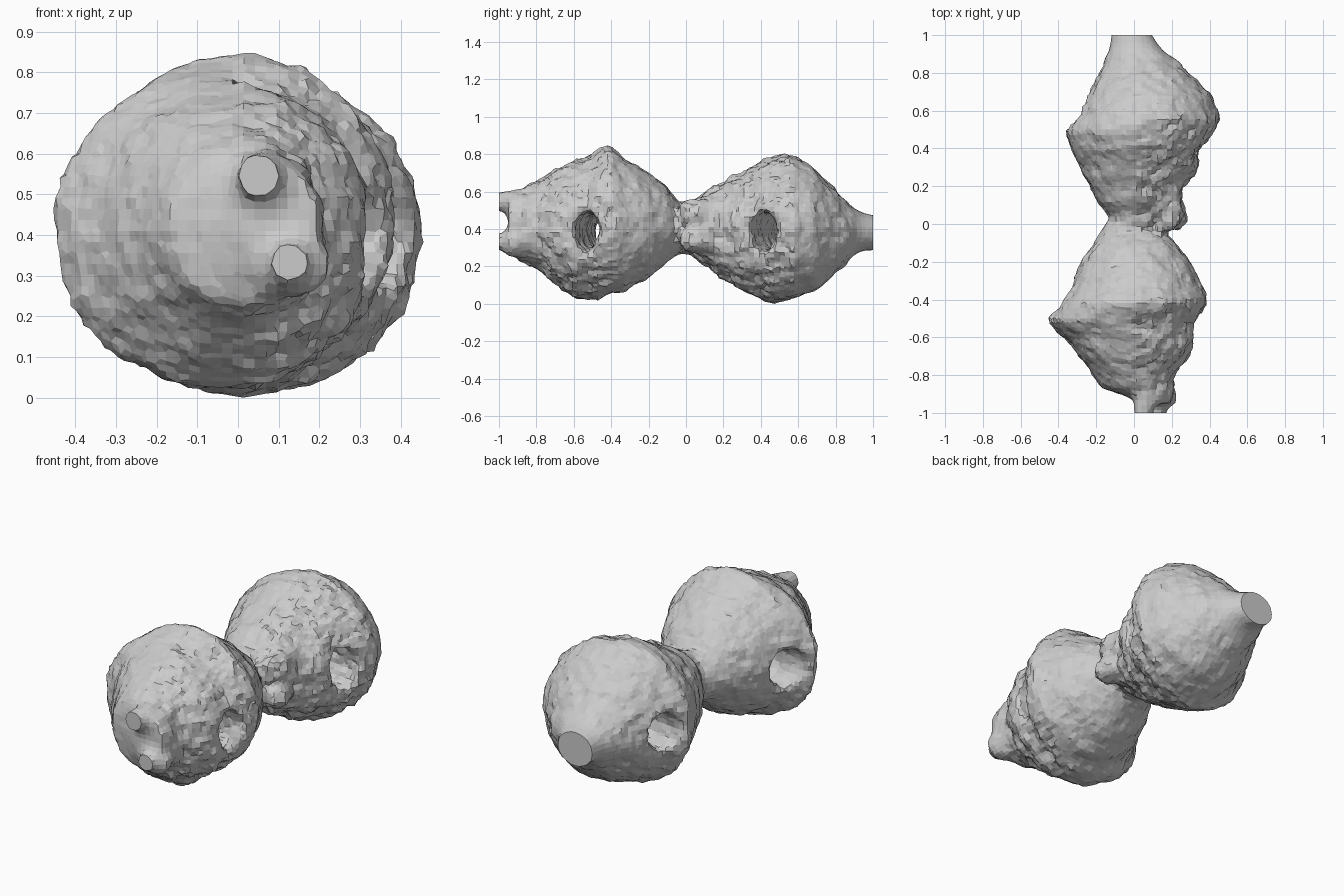
import bpy, bmesh, math
from mathutils import Vector, noise

if "Cube" in bpy.data.objects:
    bpy.data.objects.remove(bpy.data.objects["Cube"])

# Body stations: y, x left, x right, z bottom, z top
STATIONS = [
    (-0.95, 0.03, 0.20, 0.28, 0.58), (-0.90, -0.07, 0.21, 0.24, 0.61),
    (-0.87, -0.17, 0.21, 0.23, 0.63), (-0.78, -0.23, 0.22, 0.19, 0.67),
    (-0.70, -0.29, 0.29, 0.11, 0.73), (-0.60, -0.37, 0.33, 0.04, 0.77),
    (-0.51, -0.47, 0.34, 0.03, 0.80), (-0.42, -0.38, 0.39, 0.05, 0.86),
    (-0.33, -0.33, 0.36, 0.08, 0.79), (-0.20, -0.28, 0.30, 0.15, 0.71),
    (-0.10, -0.21, 0.22, 0.24, 0.63), (-0.03, -0.17, 0.13, 0.28, 0.55),
    (0.04, -0.12, 0.16, 0.26, 0.57), (0.10, -0.18, 0.25, 0.22, 0.61),
    (0.20, -0.24, 0.27, 0.14, 0.66), (0.30, -0.29, 0.34, 0.08, 0.71),
    (0.40, -0.33, 0.37, 0.03, 0.77), (0.48, -0.37, 0.43, 0.01, 0.80),
    (0.57, -0.31, 0.455, 0.04, 0.80), (0.68, -0.25, 0.41, 0.07, 0.74),
    (0.79, -0.18, 0.30, 0.16, 0.63), (0.87, -0.15, 0.22, 0.24, 0.54),
    (0.93, -0.13, 0.14, 0.29, 0.50), (1.06, -0.11, 0.06, 0.30, 0.47),
]


def obj_from_bm(bm, name):
    bmesh.ops.recalc_face_normals(bm, faces=bm.faces)
    mesh = bpy.data.meshes.new(name)
    bm.to_mesh(mesh)
    bm.free()
    ob = bpy.data.objects.new(name, mesh)
    bpy.context.collection.objects.link(ob)
    return ob


def loft(bm, rings):
    for a, b in zip(rings, rings[1:]):
        n = len(a)
        for i in range(n):
            bm.faces.new((a[i], a[(i + 1) % n], b[(i + 1) % n], b[i]))
    bm.faces.new(rings[0])
    bm.faces.new(rings[-1][::-1])


def body_rings(bm, steps=2, sides=56):
    rows = []
    for a, b in zip(STATIONS, STATIONS[1:]):
        rows += [[p + (q - p) * k / steps for p, q in zip(a, b)] for k in range(steps)]
    rows.append(STATIONS[-1])
    rings = []
    for y, xl, xr, zb, zt in rows:
        ring = []
        for i in range(sides):
            t = 2 * math.pi * i / sides
            c, s = math.cos(t), math.sin(t)
            # faint winding ridges
            k = 1 + 0.03 * noise.noise(Vector((c * 2.2, y * 11, s * 2.2)))
            k += 0.015 * math.sin(y * 48 + t)
            ring.append(bm.verts.new(((xl + xr) / 2 + (xr - xl) / 2 * c * k, y,
                                      (zb + zt) / 2 + (zt - zb) / 2 * s * k)))
        rings.append(ring)
    return rings


def tube(name, points, sides=12):
    """Prong through (x, y, z, radius) points, sections square to y."""
    bm = bmesh.new()
    loft(bm, [[bm.verts.new((x + r * math.cos(2 * math.pi * i / sides), y,
                             z + r * math.sin(2 * math.pi * i / sides)))
               for i in range(sides)] for x, y, z, r in points])
    return obj_from_bm(bm, name)


def tunnel(name, sections, sides=14):
    """Crooked hole through a lobe from (x, y, half width, half height) sections."""
    bm = bmesh.new()
    loft(bm, [[bm.verts.new((x, y + w * math.cos(2 * math.pi * i / sides),
                             0.40 + h * math.sin(2 * math.pi * i / sides)))
               for i in range(sides)] for x, y, w, h in sections])
    return obj_from_bm(bm, name)


# Twin lobed body
bm = bmesh.new()
loft(bm, body_rings(bm))
body = obj_from_bm(bm, "twin_lobed_shell")


def add_bool(cutter, op):
    cutter.hide_render = True
    m = body.modifiers.new("bool", 'BOOLEAN')
    m.object, m.operation, m.solver = cutter, op, 'EXACT'


# Lips of each mouth
helpers = [
    tube("upper_lip", [(0.05, -1.06, 0.56, 0.05), (0.05, -0.99, 0.555, 0.052),
                       (0.07, -0.93, 0.545, 0.075), (0.07, -0.8, 0.53, 0.09)]),
    tube("lower_lip", [(0.125, -1.06, 0.34, 0.044), (0.125, -0.99, 0.34, 0.046),
                       (0.15, -0.94, 0.335, 0.08), (0.11, -0.8, 0.35, 0.09)]),
    tube("rear_upper_lip", [(0.19, -0.02, 0.50, 0.05), (0.20, 0.04, 0.49, 0.075),
                            (0.17, 0.14, 0.49, 0.08)]),
    tube("rear_lower_lip", [(0.20, -0.03, 0.35, 0.05), (0.21, 0.03, 0.35, 0.075),
                            (0.18, 0.14, 0.36, 0.08)]),
]
for h in helpers:
    add_bool(h, 'UNION')
# Crooked side openings
cuts = [
    tunnel("front_tunnel", [(0.6, -0.53, 0.08, 0.125), (0.3, -0.53, 0.07, 0.11),
                            (0.0, -0.47, 0.065, 0.10), (-0.3, -0.40, 0.09, 0.11),
                            (-0.6, -0.38, 0.10, 0.13)]),
    tunnel("rear_tunnel", [(0.6, 0.40, 0.08, 0.125), (0.3, 0.42, 0.07, 0.11),
                           (0.0, 0.51, 0.065, 0.10), (-0.25, 0.59, 0.085, 0.11),
                           (-0.6, 0.61, 0.10, 0.13)]),
]
for h in cuts:
    add_bool(h, 'DIFFERENCE')
rm = body.modifiers.new("remesh", 'REMESH')
rm.mode, rm.voxel_size = 'VOXEL', 0.027

# Bake, roughen the skin, slice both ends flat and rest it on the floor
bpy.context.view_layer.update()
final = bpy.data.meshes.new_from_object(body.evaluated_get(bpy.context.evaluated_depsgraph_get()))
body.modifiers.clear()
for h in helpers + cuts:
    bpy.data.objects.remove(h)
bm = bmesh.new()
bm.from_mesh(final)
bm.normal_update()
moves = []
for v in bm.verts:
    amp = 0.017 if v.co.x > 0 and v.normal.y < 0.1 else 0.009   # craggier by the mouths
    amp *= min(1, max(0, (0.95 - abs(v.co.y)) * 10))
    moves.append(v.normal * amp * (noise.noise(v.co * 13) + 0.9 * noise.noise(v.co * 29)))
for v, d in zip(bm.verts, moves):
    v.co += d
for s in (-1, 1):
    geom = bm.verts[:] + bm.edges[:] + bm.faces[:]
    bmesh.ops.bisect_plane(bm, geom=geom, plane_co=(0, s, 0), plane_no=(0, s, 0),
                           clear_outer=True)
    bmesh.ops.holes_fill(bm, edges=[e for e in bm.edges if e.is_boundary], sides=0)
low = min(v.co.z for v in bm.verts)
bmesh.ops.translate(bm, verts=bm.verts, vec=(0, 0, -low))
for f in bm.faces:
    f.smooth = False
bm.to_mesh(final)
bm.free()
body.data = final
